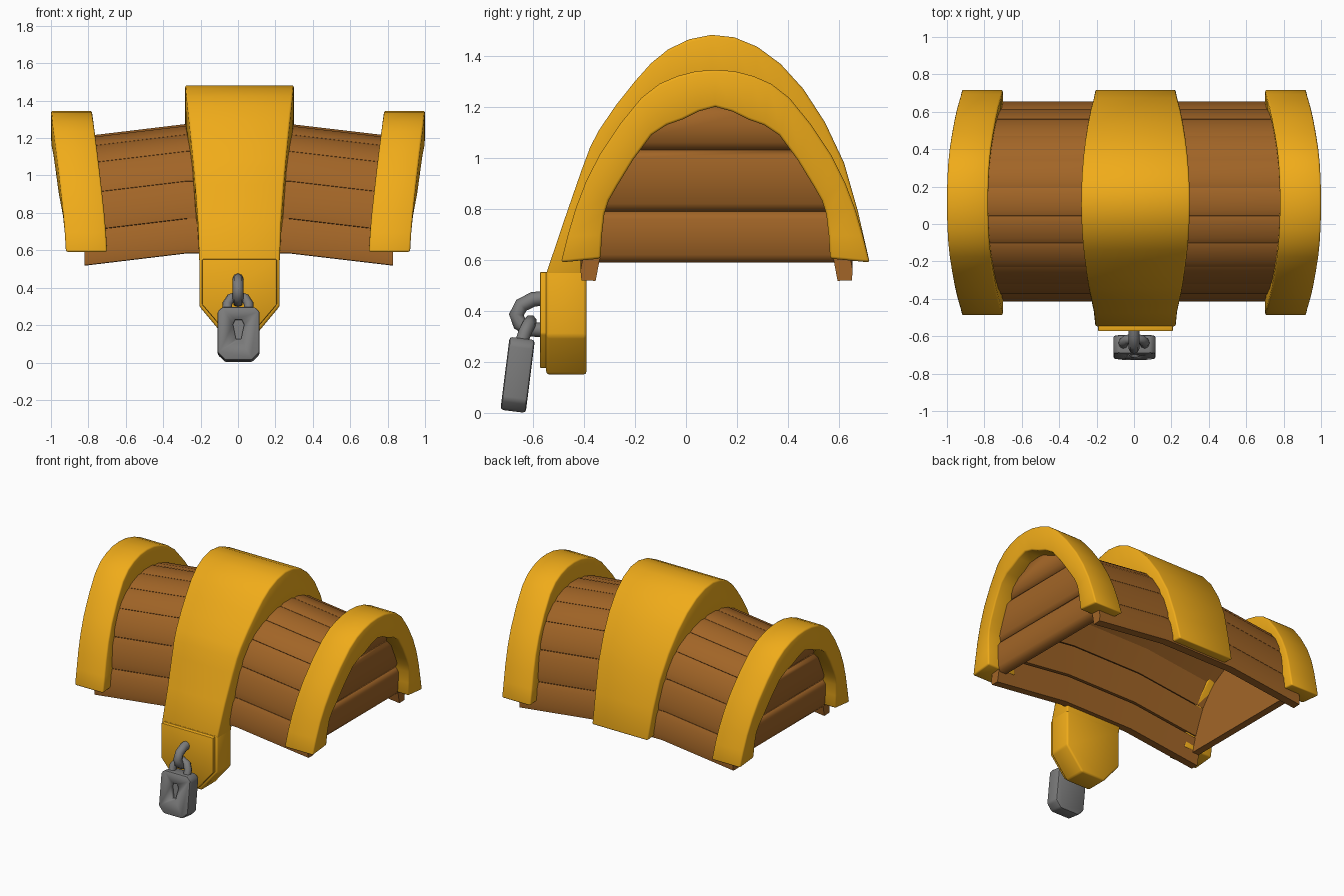
import bpy, bmesh, math
from mathutils import Vector

if "Cube" in bpy.data.objects:
    bpy.data.objects.remove(bpy.data.objects["Cube"])


def material(name, rgb):
    m = bpy.data.materials.new(name)
    m.diffuse_color = (*rgb, 1)
    m.use_nodes = True
    m.node_tree.nodes["Principled BSDF"].inputs["Base Color"].default_value = m.diffuse_color
    return m


GOLD = material("gold", (0.87, 0.41, 0.01))
WOOD = material("wood", (0.36, 0.13, 0.02))
IRON = material("iron", (0.2, 0.2, 0.2))


def finish(ob, mat, angle):
    ob.data.materials.append(mat)
    bpy.ops.object.select_all(action='DESELECT')
    ob.select_set(True)
    bpy.context.view_layer.objects.active = ob
    bpy.ops.object.shade_smooth_by_angle(angle=math.radians(angle))
    return ob


def loft(name, rings, mat, bevel=0.0, angle=40, segs=2):
    """Solid through equal-length rings of points, capped at both ends."""
    bm = bmesh.new()
    vs = [[bm.verts.new(p) for p in r] for r in rings]
    n = len(vs[0])
    for a, b in zip(vs, vs[1:]):
        for i in range(n):
            j = (i + 1) % n
            bm.faces.new((a[i], a[j], b[j], b[i]))
    bm.faces.new(vs[0][::-1])
    bm.faces.new(vs[-1])
    bmesh.ops.recalc_face_normals(bm, faces=bm.faces)
    if bevel:
        sharp = [e for e in bm.edges if e.calc_face_angle(0) > math.radians(38)]
        bmesh.ops.bevel(bm, geom=sharp, offset=bevel, segments=segs,
                        profile=0.5, affect='EDGES', clamp_overlap=True)
    me = bpy.data.meshes.new(name)
    bm.to_mesh(me)
    bm.free()
    ob = bpy.data.objects.new(name, me)
    bpy.context.collection.objects.link(ob)
    return finish(ob, mat, angle)


def slab_y(name, outline, y0, y1, mat, bevel=0.0, angle=40):
    return loft(name, [[(x, y, z) for x, z in outline] for y in (y0, y1)], mat, bevel, angle)


def rounded(pts):
    """Add one Catmull-Rom point between each pair of profile points."""
    p = [Vector(v) for v in pts]
    p = [p[0] * 2 - p[1]] + p + [p[-1] * 2 - p[-2]]
    out = []
    for a, b, c, d in zip(p, p[1:], p[2:], p[3:]):
        out += [b, (9 * (b + c) - a - d) / 16]
    return out + [p[-2]]


def strap(name, outer, inner, edges):
    """Arched band; edges(z) gives its two x limits at that height."""
    rings = []
    for (yo, zo), (yi, zi) in zip(rounded(outer), rounded(inner)):
        a, b = edges(zo)
        rings.append([(a, yo, zo), (b, yo, zo), (b, yi, zi), (a, yi, zi)])
    return loft(name, rings, GOLD, 0.01, 75)


def tube(name, pts, radius):
    cu = bpy.data.curves.new(name, 'CURVE')
    cu.dimensions = '3D'
    cu.bevel_depth = radius
    cu.bevel_resolution = 2
    cu.use_fill_caps = True
    sp = cu.splines.new('POLY')
    sp.points.add(len(pts) - 1)
    for p, co in zip(sp.points, pts):
        p.co = (*co, 1)
    ob = bpy.data.objects.new(name, cu)
    bpy.context.collection.objects.link(ob)
    bpy.ops.object.select_all(action='DESELECT')
    ob.select_set(True)
    bpy.context.view_layer.objects.active = ob
    bpy.ops.object.convert(target='MESH')
    return finish(bpy.context.object, IRON, 60)


def full_arch(half, cy):
    """Mirror a half profile (offset, z), listed from foot to crown."""
    front = [(cy - d, z) for d, z in half]
    back = [(cy + d, z) for d, z in half if d > 0]
    return front + back[::-1]


def lean(z):
    """Outward lean of the lid ends with height."""
    return 0.08 * max(0, (z - 0.59) / 0.755) ** 1.3


# Lid planks, sagging towards both ends
CY = 0.12
joints = full_arch([(0.53, 0.585), (0.495, 0.77), (0.44, 0.97), (0.35, 1.13),
                    (0.22, 1.22), (0.075, 1.265)], CY)
stations = [(-0.82, -0.066), (-0.27, 0), (0.27, 0), (0.83, -0.066)]
for k, (p, q) in enumerate(zip(joints, joints[1:])):
    p, q = Vector(p), Vector(q)
    d = (q - p).normalized()
    nrm = Vector((-d.y, d.x))
    p, q = p + d * 0.001, q - d * 0.001
    t = 0.055
    section = [p, p.lerp(q, 0.2) + nrm * 0.011, p.lerp(q, 0.8) + nrm * 0.011, q,
               q - nrm * t - d * 0.008, p - nrm * t + d * 0.008]
    loft(f"lid_plank_{k + 1}", [[(x, v.x, v.y + dz) for v in section] for x, dz in stations], WOOD)

# End boards, leaning with the bands
levels = [(0.59, 0.49), (0.79, 0.45), (1.03, 0.36), (1.21, 0.14)]
for side, s in (("left", -1), ("right", 1)):
    for k, ((z0, w0), (z1, w1)) in enumerate(zip(levels, levels[1:])):
        rings = []
        for x, bulge in ((0.77, 0), (0.82, 0), (0.838, 0.03)):
            rings.append([(s * (x + lean(z)), CY + sy * w, z + dz) for sy, w, z, dz in
                          ((-1, w0, z0, bulge), (1, w0, z0, bulge),
                           (1, w1, z1, -bulge), (-1, w1, z1, -bulge))])
        loft(f"end_board_{side}_{k + 1}", rings, WOOD, 0, 70)

# End bands, leaning outwards at the crown
end_outer = full_arch([(0.605, 0.59), (0.548, 0.8), (0.455, 1.01), (0.29, 1.235),
                       (0.15, 1.32), (0, 1.345)], 0.115)
end_inner = full_arch([(0.45, 0.605), (0.435, 0.78), (0.385, 0.89), (0.25, 1.09),
                       (0.13, 1.15), (0, 1.2)], 0.115)
for side, s in (("left", -1), ("right", 1)):
    strap(f"end_band_{side}", end_outer, end_inner,
          lambda z: (s * (0.70 + lean(z)), s * (0.92 + lean(z))))

# Middle band, wider at the crown
mid_outer = [(-0.55, 0.54), (-0.41, 0.95), (-0.34, 1.11), (-0.2, 1.3), (-0.07, 1.425), (0.1, 1.482),
             (0.28, 1.435), (0.46, 1.27), (0.62, 0.98), (0.72, 0.59)]
mid_inner = [(-0.39, 0.54), (-0.36, 0.8), (-0.29, 1.0), (-0.2, 1.13), (-0.07, 1.22), (0.1, 1.26),
             (0.28, 1.22), (0.43, 1.1), (0.52, 0.9), (0.565, 0.605)]


def mid_edges(z):
    w = 0.215 + 0.075 * max(0, (z - 0.59) / 0.89) ** 1.4
    return 0.008 - w, 0.008 + w


strap("middle_band", mid_outer, mid_inner, mid_edges)


# Hasp hanging at the front, with its face plate
def hasp_outline(w, tip, top, bottom, shoulder):
    half = [(w, top), (w, shoulder), (tip, bottom)]
    return [(0.008 + x, z) for x, z in half] + [(0.008 - x, z) for x, z in half[::-1]]


slab_y("hasp", hasp_outline(0.215, 0.09, 0.56, 0.15, 0.30), -0.548, -0.39, GOLD, 0.012, 75)
slab_y("hasp_plate", hasp_outline(0.2, 0.085, 0.553, 0.175, 0.31), -0.573, -0.53, GOLD, 0.006)

# Staple and padlock shackle
tube("staple", [(0, -0.55, 0.45), (0, -0.60, 0.445), (0, -0.645, 0.422), (0, -0.665, 0.385),
                (0, -0.652, 0.35), (0, -0.615, 0.328), (0, -0.55, 0.325)], 0.029)
arc = [(-0.057, -0.65, 0.26), (-0.057, -0.632, 0.315), (-0.038, -0.617, 0.345), (0, -0.61, 0.358)]
tube("shackle", arc + [(-x, y, z) for x, y, z in arc[-2::-1]], 0.026)

# Padlock body, tilted, with a recessed keyhole
w, h, c = 0.113, 0.144, 0.042
outline = [(w - c, -h), (w, c - h), (w, h - c * 0.6), (w - c * 0.6, h)]
outline += [(-x, z) for x, z in outline[::-1]]
body = slab_y("padlock_body", outline, -0.05, 0.05, IRON, 0.012)
hole = [(0.014, -0.03), (0.03, 0.05), (0.018, 0.075)]
hole += [(-x, z) for x, z in hole[::-1]]
cutter = slab_y("keyhole_cutter", hole, -0.1, -0.025, IRON)
for ob in (body, cutter):
    ob.location = (0.003, -0.66, 0.149)
    ob.rotation_euler.x = -0.125
cutter.hide_render = True
cutter.hide_set(True)
cut = body.modifiers.new("keyhole", 'BOOLEAN')
cut.operation = 'DIFFERENCE'
cut.object = cutter
